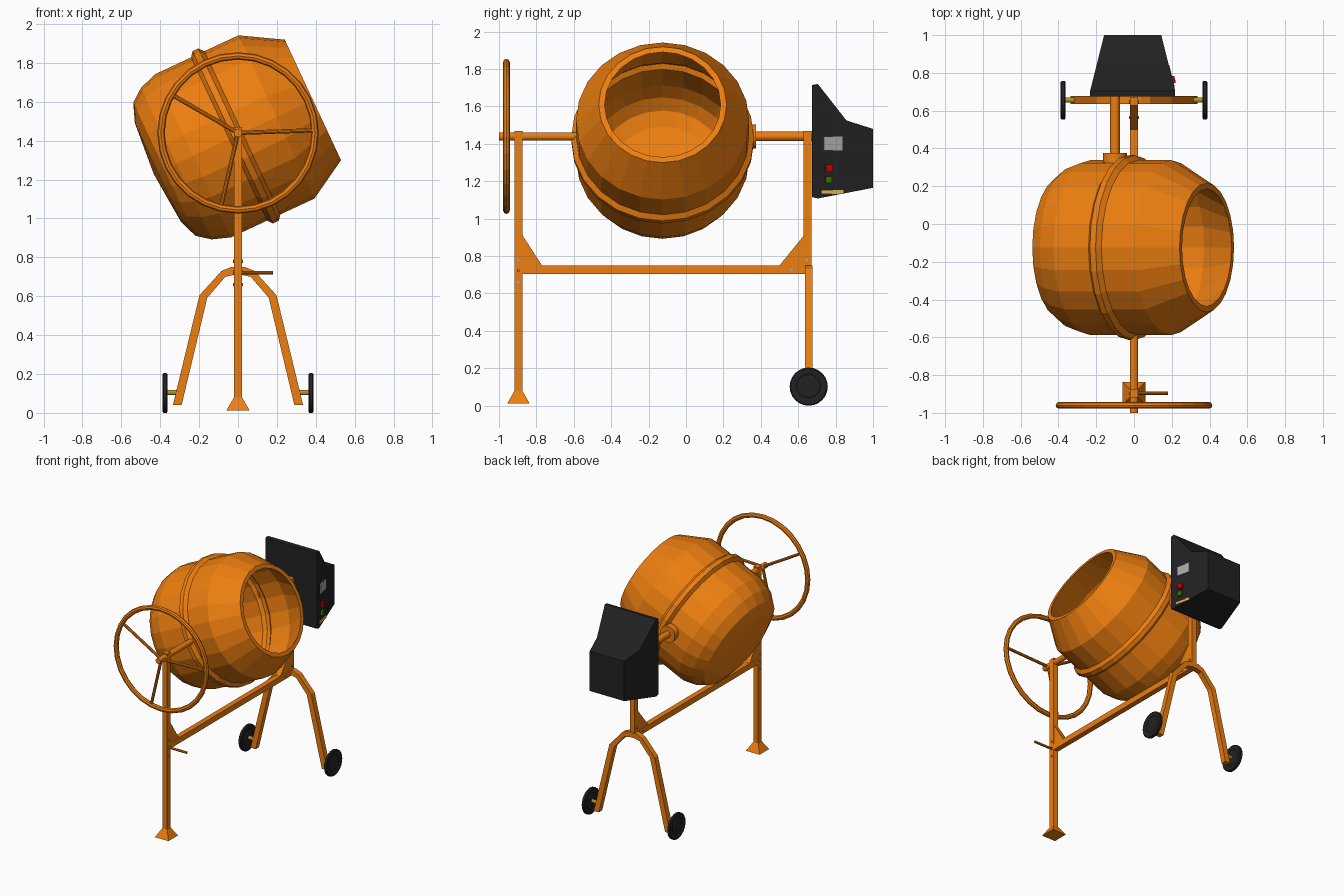
import bpy, bmesh, math
from mathutils import Matrix, Vector

if "Cube" in bpy.data.objects:
    bpy.data.objects.remove(bpy.data.objects["Cube"])


def material(name, *rgb):
    m = bpy.data.materials.new(name)
    m.diffuse_color = (*rgb, 1)
    m.use_nodes = True
    m.node_tree.nodes["Principled BSDF"].inputs["Base Color"].default_value = m.diffuse_color
    return m


ORANGE = material("orange_paint", 0.85, 0.21, 0.005)
BLACK = material("black_plastic", 0.016, 0.016, 0.017)
BRASS = material("brass", 0.45, 0.3, 0.02)
STEEL = material("steel", 0.4, 0.4, 0.4)
RED = material("red_button", 0.55, 0.0, 0.0)
GREEN = material("green_button", 0.04, 0.2, 0.0)
YELLOW = material("yellow_label", 0.75, 0.5, 0.1)


def finish(name, bm, mat, matrix=Matrix()):
    bmesh.ops.remove_doubles(bm, verts=bm.verts, dist=1e-5)
    bmesh.ops.recalc_face_normals(bm, faces=bm.faces)
    me = bpy.data.meshes.new(name)
    bm.to_mesh(me)
    bm.free()
    me.materials.append(mat)
    ob = bpy.data.objects.new(name, me)
    ob.matrix_world = matrix
    bpy.context.collection.objects.link(ob)
    return ob


def box(name, lo, hi, mat, matrix=Matrix()):
    lo, hi = Vector(lo), Vector(hi)
    bm = bmesh.new()
    bmesh.ops.create_cube(bm, size=1, matrix=Matrix.Translation((lo + hi) / 2) @ Matrix.Diagonal((*(hi - lo), 1)))
    return finish(name, bm, mat, matrix)


def rod(name, a, b, r, mat, sides=16):
    a, b = Vector(a), Vector(b)
    bm = bmesh.new()
    bmesh.ops.create_cone(bm, cap_ends=True, segments=sides, radius1=r, radius2=r, depth=(b - a).length)
    rot = (b - a).to_track_quat('Z', 'Y').to_matrix().to_4x4()
    return finish(name, bm, mat, Matrix.Translation((a + b) / 2) @ rot)


def lathe(name, profile, mat, matrix, sides=24, closed=False):
    """Revolve (height, radius) points about local z."""
    bm = bmesh.new()
    vs = [bm.verts.new((r, 0, t)) for t, r in profile]
    pairs = list(zip(vs, vs[1:])) + ([(vs[-1], vs[0])] if closed else [])
    es = [bm.edges.new(p) for p in pairs]
    bmesh.ops.spin(bm, geom=vs + es, cent=(0, 0, 0), axis=(0, 0, 1), angle=2 * math.pi, steps=sides)
    bmesh.ops.remove_doubles(bm, verts=bm.verts, dist=1e-5)
    return finish(name, bm, mat, matrix)


def prism(name, near, far, mat):
    """Solid between two matching outlines."""
    bm = bmesh.new()
    a = [bm.verts.new(p) for p in near]
    b = [bm.verts.new(p) for p in far]
    bm.faces.new(a)
    bm.faces.new(b[::-1])
    for i in range(len(a)):
        j = (i + 1) % len(a)
        bm.faces.new((a[i], a[j], b[j], b[i]))
    return finish(name, bm, mat)


AXLE_Z = 1.44

# Tilted drum: outer wall, rim, inner wall
lathe("drum", [(-.478, 0), (-.455, .28), (-.418, .378), (-.35, .43), (-.255, .463), (-.05, .463),
               (-.03, .489), (.003, .489), (.025, .463), (.218, .463), (.425, .342),
               (.425, .31), (.21, .43), (.03, .43), (.003, .455), (-.03, .455), (-.05, .43), (-.25, .43),
               (-.34, .40), (-.40, .35), (-.43, .27), (-.45, 0)],
      ORANGE, Matrix.Translation((0, -.125, 1.43)) @ Matrix.Rotation(math.radians(65), 4, 'Y'))

# Shafts carrying the drum
rod("front_shaft", (0, -1, AXLE_Z), (0, -.58, AXLE_Z), .022, ORANGE)
rod("rear_shaft", (-.1, .3, AXLE_Z), (-.1, .69, AXLE_Z), .026, ORANGE)
rod("rear_shaft_flange", (-.1, .32, AXLE_Z), (-.1, .375, AXLE_Z), .064, ORANGE, 24)

# Tilting handwheel with three spokes
ring = [(.018 * math.sin(k * math.pi / 4), .396 + .019 * math.cos(k * math.pi / 4)) for k in range(8)]
lathe("handwheel_rim", ring, ORANGE,
      Matrix.Translation((0, -.96, AXLE_Z)) @ Matrix.Rotation(math.pi / 2, 4, 'X'), 28, True)
for i, deg in enumerate((2, 150, 257)):
    a = math.radians(deg)
    rod(f"handwheel_spoke_{i + 1}", (0, -.96, AXLE_Z),
        (.39 * math.cos(a), -.96, AXLE_Z + .39 * math.sin(a)), .011, ORANGE, 10)

# Frame: posts, beam, foot, pedal
box("front_post", (-.021, -.918, .05), (.021, -.874, 1.47), ORANGE)
box("rear_post", (-.021, .628, .71), (.021, .672, 1.47), ORANGE)
box("cross_beam", (-.021, -.88, .705), (.021, .65, .75), ORANGE)


def square(s, z):
    return [(sx * s, -.896 + sy * s, z) for sx, sy in ((-1, -1), (1, -1), (1, 1), (-1, 1))]


prism("front_foot", square(.06, .012), square(.022, .078), ORANGE)
rod("lock_pedal", (0, -.896, .722), (.18, -.896, .722), .009, ORANGE, 10)

# Gusset plates at both beam ends
for name, pts in (("front_gusset", [(-.88, .71), (-.88, .92), (-.77, .75), (-.77, .71)]),
                  ("rear_gusset", [(.63, .71), (.63, .91), (.50, .75), (.50, .71)])):
    prism(name, [(-.02, y, z) for y, z in pts], [(.02, y, z) for y, z in pts], ORANGE)

# Bolts
for i, (y, z) in enumerate([(-.897, .78), (-.897, .72), (-.897, .66), (.565, .727), (.645, .78)]):
    rod(f"bolt_{i + 1}", (-.027, y, z), (.027, y, z), .008, STEEL, 8)

# Arched rear legs
half = [(.335, .04), (.198, .605), (.085, .73), (.035, .75)]
inner = [(.02, .71), (.065, .70), (.158, .592), (.29, .04)]
arch = half + [(-x, z) for x, z in half[::-1]] + [(-x, z) for x, z in inner[::-1]] + inner
prism("rear_legs", [(x, .635, z) for x, z in arch], [(x, .677, z) for x, z in arch], ORANGE)

# Wheels on short axles
wheel = [(-.013, 0), (-.013, .05), (-.008, .063), (-.013, .075), (-.013, .096), (-.008, .102)]
wheel += [(-t, r) for t, r in wheel[::-1]]
for side, s in (("left", -1), ("right", 1)):
    lathe(f"{side}_wheel", wheel, BLACK,
          Matrix.Translation((s * .375, .656, .102)) @ Matrix.Rotation(math.pi / 2, 4, 'Y'))
    rod(f"{side}_wheel_axle", (s * .305, .656, .105), (s * .365, .656, .105), .014, BRASS, 12)

# Motor housing, narrowing to the back
CX = -.007
outline = [(.675, 1.115), (.675, 1.715), (.705, 1.72), (.858, 1.525), (1, 1.48), (1, 1.165), (.705, 1.108)]


def half_width(y):
    return .225 - .25 * max(y - .705, 0)


prism("motor_housing", [(CX - half_width(y), y, z) for y, z in outline],
      [(CX + half_width(y), y, z) for y, z in outline], BLACK)

# Controls on the slanted right side of the housing
for name, y0, y1, z0, z1, depth, mat in (
        ("rating_plate", .735, .838, 1.365, 1.44, .003, STEEL),
        ("stop_button", .745, .782, 1.25, 1.29, .014, RED),
        ("start_button", .745, .778, 1.19, 1.225, .014, GREEN),
        ("warning_strip", .722, .842, 1.132, 1.152, .003, YELLOW)):
    yc, h = (y0 + y1) / 2, (y1 - y0) / 2
    box(name, (-.005, -h, z0), (depth, h, z1), mat,
        Matrix.Translation((CX + half_width(yc), yc, 0)) @ Matrix.Rotation(math.atan(.25), 4, 'Z'))
